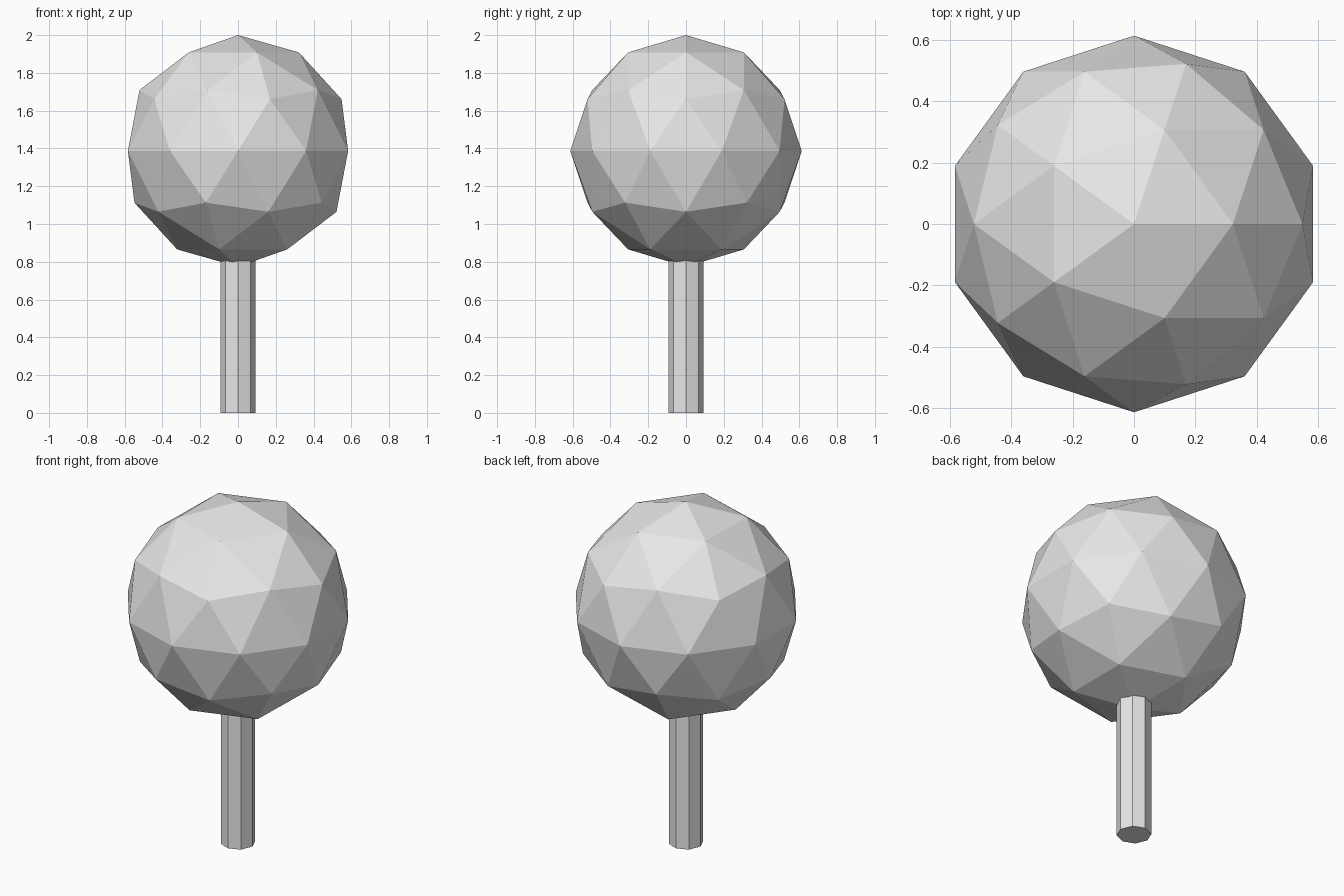
import bpy

cube = bpy.data.objects.get("Cube")
if cube:
    bpy.data.objects.remove(cube, do_unlink=True)

RADIUS = 0.613
HEIGHT = 2.0
TRUNK_TOP = 0.85

# One plain grey for the whole tree
grey = bpy.data.materials.new("light_grey")
grey.use_nodes = True
colour = (0.8, 0.8, 0.8, 1.0)
grey.diffuse_color = colour
grey.node_tree.nodes["Principled BSDF"].inputs["Base Color"].default_value = colour


def finish(name):
    """Name the new part and give it the flat-shaded grey."""
    part = bpy.context.object
    part.name = part.data.name = name
    part.data.materials.append(grey)
    bpy.ops.object.shade_flat()


# Faceted round crown
bpy.ops.mesh.primitive_ico_sphere_add(
    subdivisions=2, radius=RADIUS, location=(0, 0, HEIGHT - RADIUS))
finish("crown")

# Eight-sided trunk, its top sunk into the crown
bpy.ops.mesh.primitive_cylinder_add(
    vertices=8, radius=0.093, depth=TRUNK_TOP, location=(0, 0, TRUNK_TOP / 2))
finish("trunk")
